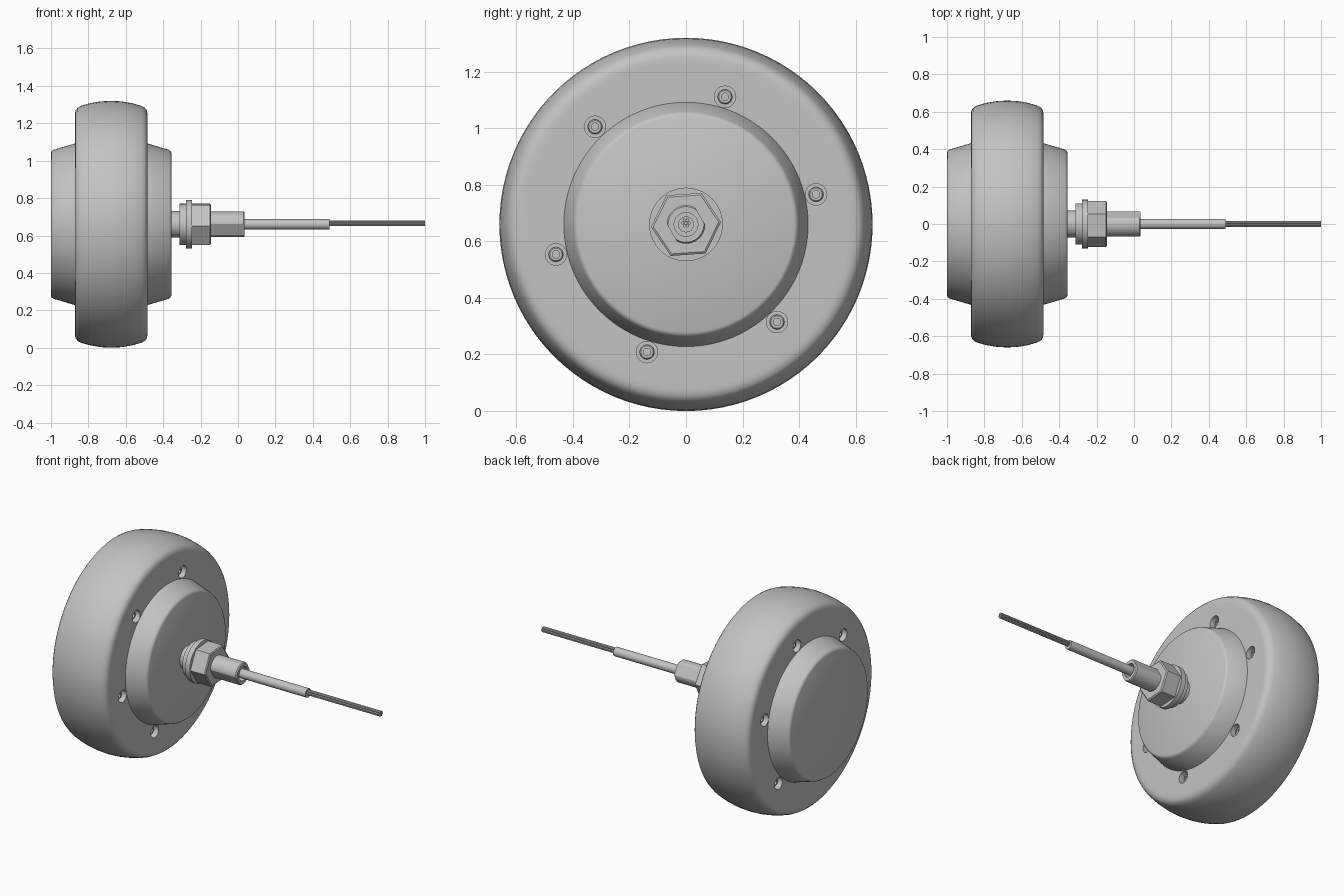
import bpy
import bmesh
from math import cos, sin, pi, radians
from mathutils import Vector

cube = bpy.data.objects.get("Cube")
if cube:
    bpy.data.objects.remove(cube)

AXLE_Z = 0.66     # height of the wheel axis
MID_X = -0.678    # middle plane of the wheel
FACE = 0.194      # half width of the rim and tyre

grey = bpy.data.materials.new("plain_grey")
grey.use_nodes = True
colour = (0.55, 0.55, 0.55, 1)
grey.diffuse_color = colour
grey.node_tree.nodes["Principled BSDF"].inputs["Base Color"].default_value = colour


def lathe(name, profile, segs=64, centre=(0, 0, AXLE_Z), turn=0, closed=False):
    """Revolve (x, radius) points about an axis along x."""
    bm = bmesh.new()
    rings = [[bm.verts.new((x, r * cos(turn + 2 * pi * i / segs),
                            r * sin(turn + 2 * pi * i / segs)))
              for i in range(segs)] for x, r in profile]
    pairs = list(zip(rings, rings[1:]))
    if closed:
        pairs.append((rings[-1], rings[0]))
    for a, b in pairs:
        for i in range(segs):
            j = (i + 1) % segs
            bm.faces.new((a[i], a[j], b[j], b[i]))
    bmesh.ops.remove_doubles(bm, verts=bm.verts, dist=1e-5)
    bmesh.ops.recalc_face_normals(bm, faces=bm.faces)
    mesh = bpy.data.meshes.new(name)
    bm.to_mesh(mesh)
    bm.free()
    mesh.materials.append(grey)
    obj = bpy.data.objects.new(name, mesh)
    obj.location = centre
    bpy.context.collection.objects.link(obj)
    return obj


def rod(name, x0, x1, r, segs=32, **kw):
    return lathe(name, [(x0, 0), (x0, r), (x1, r), (x1, 0)], segs, **kw)


def mirrored(half):
    """Complete a half profile to both sides of the wheel's middle plane."""
    return ([(MID_X + d, r) for d, r in half]
            + [(MID_X - d, r) for d, r in reversed(half) if d > 0])


def finish(obj, angle=30):
    bpy.ops.object.select_all(action='DESELECT')
    obj.select_set(True)
    bpy.context.view_layer.objects.active = obj
    bpy.ops.object.shade_smooth_by_angle(angle=radians(angle))


# Tyre with rounded shoulders and a crowned tread
tyre = lathe("tyre", mirrored([
    (FACE, 0.52), (FACE, 0.575), (FACE, 0.592), (0.19, 0.61), (0.179, 0.624),
    (0.16, 0.634), (0.11, 0.648), (0.055, 0.657), (0, 0.66)]), 96, closed=True)
finish(tyre)

# Rim disc with a tapered motor housing on each side
rim = lathe("rim_and_housing", mirrored([
    (0.322, 0), (0.322, 0.382), (0.318, 0.391), (0.309, 0.398),
    (FACE, 0.432), (FACE, 0.52)]) + [(MID_X + 0.322, 0)], 96)

# Counterbored holes with socket screws, on both faces
cutters = []
for k in range(6):
    a = radians(13 + 60 * k)
    centre = (0, 0.472 * cos(a), AXLE_Z + 0.472 * sin(a))
    for side, label in ((1, "left"), (-1, "right")):
        x = lambda d: MID_X + side * d
        cutters.append(rod("hole_cutter", x(FACE - 0.045), x(FACE + 0.02),
                           0.038, 24, centre=centre))
        screw = lathe(f"{label}_screw_{k + 1}", [
            (x(0.14), 0), (x(0.14), 0.026), (x(0.168), 0.026), (x(0.172), 0.022),
            (x(0.172), 0.013), (x(0.158), 0.013), (x(0.158), 0)], 24, centre=centre)
        finish(screw)

for cutter in cutters:
    mod = rim.modifiers.new("hole", 'BOOLEAN')
    mod.operation = 'DIFFERENCE'
    mod.solver = 'EXACT'
    mod.object = cutter
bpy.ops.object.select_all(action='DESELECT')
rim.select_set(True)
bpy.context.view_layer.objects.active = rim
for mod in list(rim.modifiers):
    bpy.ops.object.modifier_apply(modifier=mod.name)
for cutter in cutters:
    bpy.data.objects.remove(cutter)
finish(rim)

# Axle: round at the housing, hollow outer end with two opposite flats
finish(rod("axle_root", -0.38, -0.2, 0.072, 48))
axle = lathe("axle_end", [(-0.22, 0), (-0.22, 0.068), (0.03, 0.068), (0.036, 0.063),
                          (0.036, 0.042), (-0.06, 0.042), (-0.06, 0)], 72)
normal = Vector((0, cos(radians(30)), sin(radians(30))))
for v in axle.data.vertices:
    d = v.co.dot(normal)
    if abs(d) > 0.058:
        v.co -= normal * (d - 0.058 * (1 if d > 0 else -1))
finish(axle, 20)

# Washers and hexagon nut
finish(rod("inner_washer", -0.312, -0.278, 0.11, 64))
finish(rod("outer_washer", -0.278, -0.246, 0.13, 64))
lathe("axle_nut", [(-0.246, 0), (-0.246, 0.124), (-0.15, 0.124),
                   (-0.145, 0.116), (-0.145, 0)], 6, turn=radians(4))

# Cable sheath and its bundle of bare wires
finish(rod("cable_sheath", -0.06, 0.49, 0.028))
for k in range(7):
    a = 2 * pi * k / 6
    r = 0 if k == 6 else 0.0115
    finish(rod(f"wire_{k + 1}", 0.47, 1.0, 0.0055, 12,
               centre=(0, r * cos(a), AXLE_Z + 0.005 + r * sin(a))))
